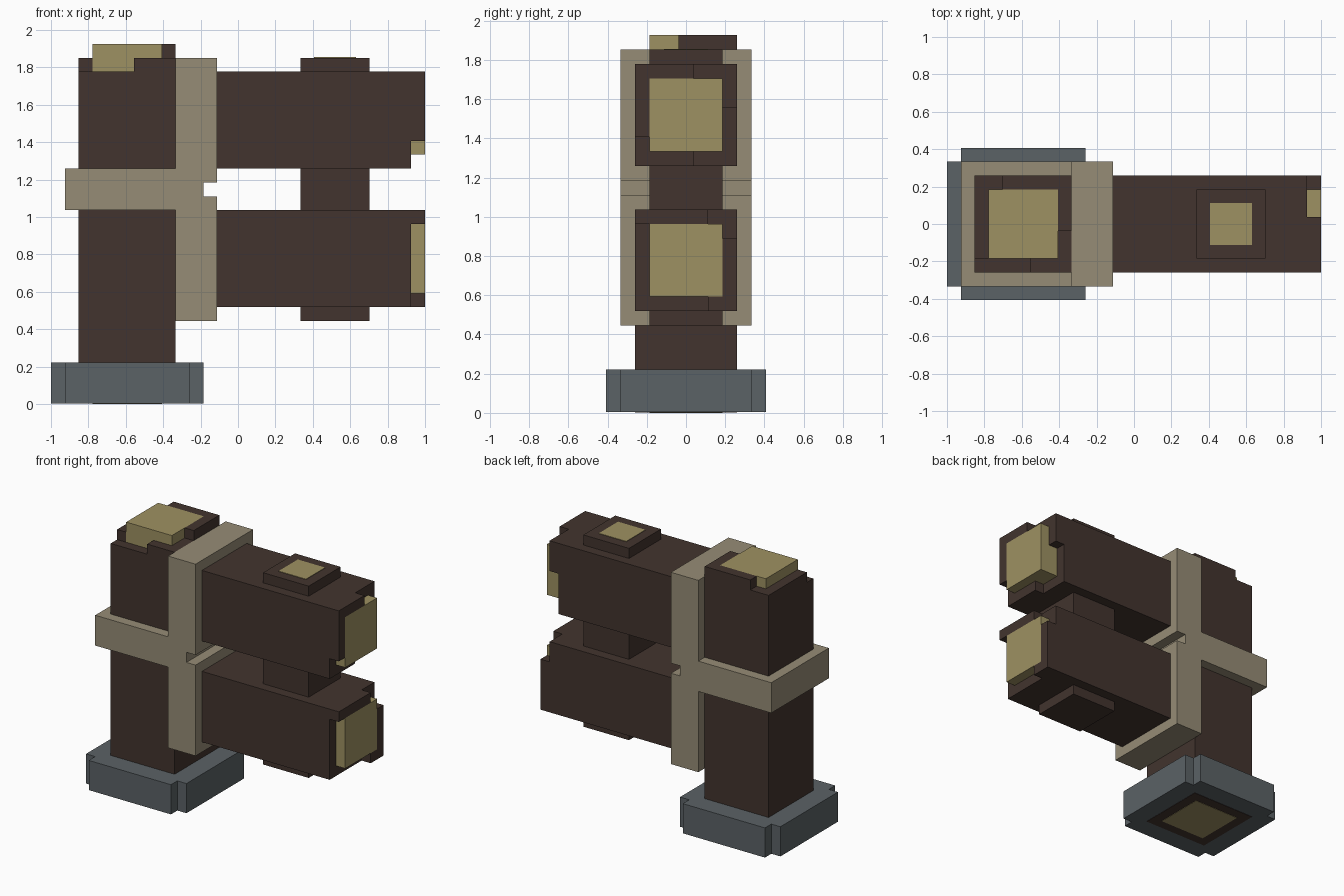
import bpy
import bmesh

U = 2 / 27  # block size; x counts from the left edge, y from the centre, z from the floor

if "Cube" in bpy.data.objects:
    bpy.data.objects.remove(bpy.data.objects["Cube"])


def material(name, rgb):
    mat = bpy.data.materials.new(name)
    linear = [((c / 255 + 0.055) / 1.055) ** 2.4 for c in rgb]
    mat.use_nodes = True
    mat.diffuse_color = (*linear, 1)
    bsdf = next(n for n in mat.node_tree.nodes if n.type == "BSDF_PRINCIPLED")
    bsdf.inputs["Base Color"].default_value = (*linear, 1)
    return mat


bark = material("dark bark", (66, 52, 46))
heartwood = material("pale heartwood", (158, 145, 98))
strap = material("strap beige", (150, 140, 118))
stone = material("grey stone", (91, 98, 102))


def prism(name, axis, points, low, high, mat):
    """Extrude a 2D outline along an axis; outline axes keep x, y, z order."""
    def place(u, v, w):
        x, y, z = {"x": (w, u, v), "y": (u, w, v), "z": (u, v, w)}[axis]
        return ((x - 13.5) * U, y * U, z * U)

    bm = bmesh.new()
    ends = [[bm.verts.new(place(u, v, w)) for u, v in points] for w in (low, high)]
    bm.faces.new(ends[0])
    bm.faces.new(ends[1])
    for i in range(len(points)):
        j = (i + 1) % len(points)
        bm.faces.new((ends[0][i], ends[0][j], ends[1][j], ends[1][i]))
    bmesh.ops.recalc_face_normals(bm, faces=bm.faces)
    mesh = bpy.data.meshes.new(name)
    bm.to_mesh(mesh)
    bm.free()
    mesh.materials.append(mat)
    obj = bpy.data.objects.new(name, mesh)
    bpy.context.collection.objects.link(obj)
    return obj


def rect(u0, u1, v0, v1):
    return [(u0, v0), (u1, v0), (u1, v1), (u0, v1)]


def ell(corner, end_u, end_v):
    """One-block-wide L outline with its outer corner given."""
    u, v = corner
    iu = u + (1 if end_u > u else -1)
    iv = v + (1 if end_v > v else -1)
    return [(u, v), (end_u, v), (end_u, iv), (iu, iv), (iu, end_v), (u, end_v)]


# Foot: square slab with stepped corners, log end showing underneath
prism("foot_slab", "z", [
    (1, -5.5), (10, -5.5), (10, -4.5), (11, -4.5), (11, 4.5), (10, 4.5),
    (10, 5.5), (1, 5.5), (1, 4.5), (0, 4.5), (0, -4.5), (1, -4.5)], 0.06, 3, stone)

# Upright log with its core and broken rim
prism("post", "z", rect(2, 9, -3.5, 3.5), 0.03, 24, bark)
prism("post_core", "z", rect(3, 8, -2.5, 2.5), 0, 26, heartwood)
prism("post_rim_high", "z", ell((9, 3.5), 4, -0.5), 24, 26, bark)
prism("post_rim_front", "z", ell((9, -3.5), 6, -0.5), 24, 25, bark)
prism("post_rim_left", "z", [
    (2, -2.5), (3, -2.5), (3, 2.5), (4, 2.5), (4, 3.5), (2, 3.5)], 24, 25, bark)

# Crossed straps, notched on the beam side
prism("cross_strap", "y", [
    (1, 14), (9, 14), (9, 6), (12, 6), (12, 15), (11, 15), (11, 16),
    (12, 16), (12, 25), (9, 25), (9, 17), (1, 17)], -4.5, 4.5, strap)

# Two side beams with their cores
for label, bottom, end in (("lower", 7, 26), ("upper", 17, 25)):
    prism(label + "_beam", "x", rect(-3.5, 3.5, bottom, bottom + 7), 11.5, end, bark)
    prism(label + "_beam_core", "x", rect(-2.5, 2.5, bottom + 1, bottom + 6), 24, 27, heartwood)

# Broken rims on the beam ends
prism("upper_rim_high", "x", ell((-3.5, 24), 0.5, 19), 25, 27, bark)
prism("upper_rim_back", "x", ell((3.5, 24), 0.5, 21), 25, 26, bark)
prism("upper_rim_front", "x", ell((-3.5, 17), 0.5, 19), 25, 26, bark)
prism("lower_rim_top", "x", rect(-3.5, 1.5, 13, 14), 26, 27, bark)
prism("lower_rim_back", "x", ell((3.5, 7), 1.5, 12), 26, 27, bark)

# Small peg log running through both beams
prism("peg", "z", rect(18, 23, -2.5, 2.5), 6, 25, bark)
prism("peg_core", "z", rect(19, 22, -1.5, 1.5), 24.95, 25.05, heartwood)
